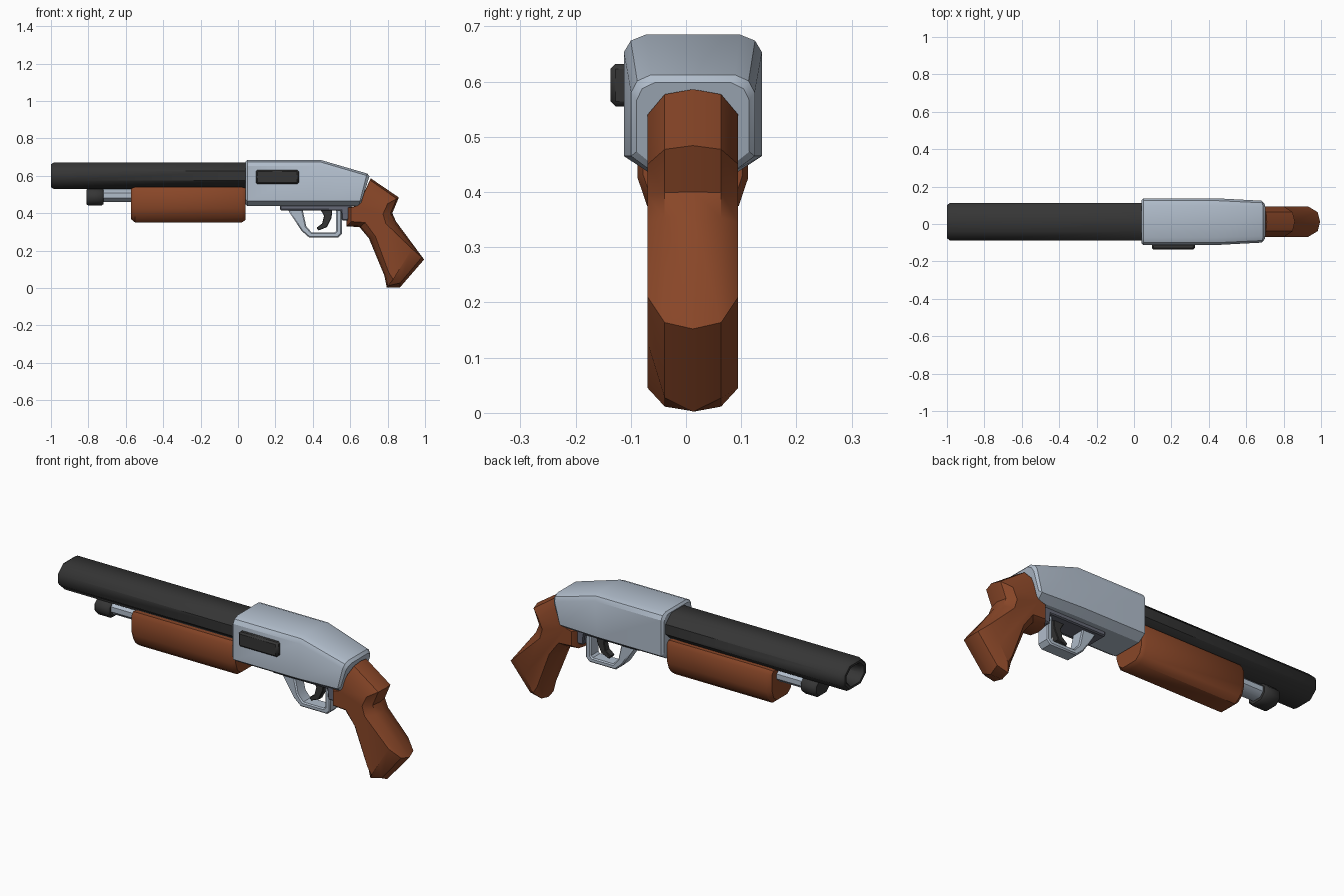
import bpy, bmesh, math
from mathutils import Vector

if "Cube" in bpy.data.objects:
    bpy.data.objects.remove(bpy.data.objects["Cube"])

CY = 0.0125  # middle plane of the body


def material(name, rgb):
    m = bpy.data.materials.new(name)
    m.diffuse_color = (*rgb, 1)
    m.use_nodes = True
    m.node_tree.nodes["Principled BSDF"].inputs["Base Color"].default_value = m.diffuse_color
    return m


BLACK = material("black", (0.036, 0.036, 0.036))
STEEL = material("light steel", (0.44, 0.51, 0.60))
DARK = material("dark steel", (0.13, 0.14, 0.18))
WOOD = material("brown wood", (0.25, 0.062, 0.021))


def finish(bm, name, mat, bevel=0, angle=30):
    bmesh.ops.recalc_face_normals(bm, faces=bm.faces)
    me = bpy.data.meshes.new(name)
    bm.to_mesh(me)
    bm.free()
    ob = bpy.data.objects.new(name, me)
    bpy.context.collection.objects.link(ob)
    me.materials.append(mat)
    bpy.ops.object.select_all(action='DESELECT')
    ob.select_set(True)
    bpy.context.view_layer.objects.active = ob
    if bevel:
        b = ob.modifiers.new("bevel", 'BEVEL')
        b.width = bevel
        b.segments = 1
        b.limit_method = 'ANGLE'
        b.angle_limit = math.radians(50)
    bpy.ops.object.shade_smooth_by_angle(angle=math.radians(angle))
    return ob


def loft(name, rings, mat, bevel=0, angle=30):
    """Skin a row of closed rings and cap both ends."""
    bm = bmesh.new()
    vs = [[bm.verts.new(Vector((p[0], p[1] + CY, p[2]))) for p in r] for r in rings]
    n = len(rings[0])
    for a, b in zip(vs, vs[1:]):
        for i in range(n):
            j = (i + 1) % n
            bm.faces.new((a[i], a[j], b[j], b[i]))
    bm.faces.new(vs[0])
    bm.faces.new(vs[-1])
    return finish(bm, name, mat, bevel, angle)


def mirror(half):
    """Half section (y, z) from top to bottom -> closed section."""
    return half + [(-y, z) for y, z in reversed(half)]


def along_x(name, half, zc, stations, mat, angle=35):
    """stations: (x, scale) about height zc."""
    sec = mirror(half)
    return loft(name, [[(x, y * s, zc + (z - zc) * s) for y, z in sec]
                       for x, s in stations], mat, 0, angle)


def plate(name, prof, hw, mat, bevel=0, y0=0.0):
    """Side profile (x, z) extruded across y."""
    return loft(name, [[(x, y, z) for x, z in prof] for y in (y0 - hw, y0 + hw)], mat, bevel)


def octagon(ry, rz, zc):
    return [(ry * .52, zc + rz), (ry, zc + rz * .38),
            (ry, zc - rz * .38), (ry * .52, zc - rz)]


# barrel with bevelled muzzle and bore
along_x("barrel", octagon(.1, .07, .60), .60,
        [(-.85, .6), (-.985, .62), (-1.0, .72), (-1.0, .88), (-.985, 1), (.06, 1)], BLACK, 46)

# magazine tube and its cap
along_x("magazine_tube", octagon(.046, .034, .494), .494, [(-.75, 1), (-.5, 1)], STEEL, 46)
along_x("magazine_cap", octagon(.064, .046, .487), .487,
        [(-.81, .86), (-.80, 1), (-.73, 1), (-.72, .86)], BLACK, 46)

# sliding fore grip
along_x("fore_grip", [(.085, .54), (.1, .52), (.1, .425), (.083, .375), (.05, .35)], .48,
        [(-.572, .86), (-.55, 1), (.02, 1), (.04, .9)], WOOD)


# receiver: leaning rings (x bottom, x top, half width, z bottom, z top)
def receiver_ring(xb, xt, w, zb, zt):
    half = [(w * .68, zt), (w * .9, zt - .011), (w, zt - .032), (w, zb + .028), (w * .66, zb)]
    return [(xb + (xt - xb) * (z - zb) / (zt - zb), y, z) for y, z in mirror(half)]


loft("receiver", [receiver_ring(*r) for r in (
    (.04, .04, .114, .449, .674), (.05, .05, .125, .437, .685),
    (.42, .44, .125, .437, .685), (.645, .69, .112, .437, .612),
    (.655, .703, .102, .445, .598))], STEEL)

# ejection port
plate("ejection_port", [(.095, .555), (.325, .555), (.325, .632), (.095, .632)],
      .02, BLACK, .009, -.129)

# plate under the receiver
plate("trigger_plate", [(.225, .445), (.225, .415), (.55, .415), (.555, .36),
                        (.59, .36), (.61, .445)], .055, DARK, .006)

# trigger guard
plate("trigger_guard", [(.265, .42), (.34, .305), (.38, .27), (.535, .27), (.555, .29),
                        (.555, .42), (.525, .42), (.525, .305), (.515, .296), (.395, .296),
                        (.365, .33), (.345, .42)], .036, STEEL, .006)

# trigger
plate("trigger", [(.435, .43), (.505, .43), (.50, .375), (.475, .325), (.43, .307),
                  (.42, .322), (.45, .345), (.46, .385)], .018, BLACK, .003)

# pistol grip: side outlines stacked across y, inset towards the sides
middle = [(.64, .44), (.71, .586), (.86, .484), (.825, .40), (.845, .355), (.995, .152),
          (.865, .002), (.795, .003), (.783, .065), (.70, .265), (.65, .325), (.58, .33), (.58, .43)]
side = [(.64, .44), (.69, .54), (.80, .45), (.775, .395), (.79, .345), (.93, .21),
        (.88, .127), (.83, .045), (.805, .085), (.735, .275), (.68, .35), (.605, .355), (.605, .43)]
rings = []
for y, t in ((-.082, 1), (-.051, .2), (0, 0), (.051, .2), (.082, 1)):
    rings.append([(a[0] + (b[0] - a[0]) * t, y, a[1] + (b[1] - a[1]) * t)
                  for a, b in zip(middle, side)])
loft("pistol_grip", rings, WOOD, 0, 35)
